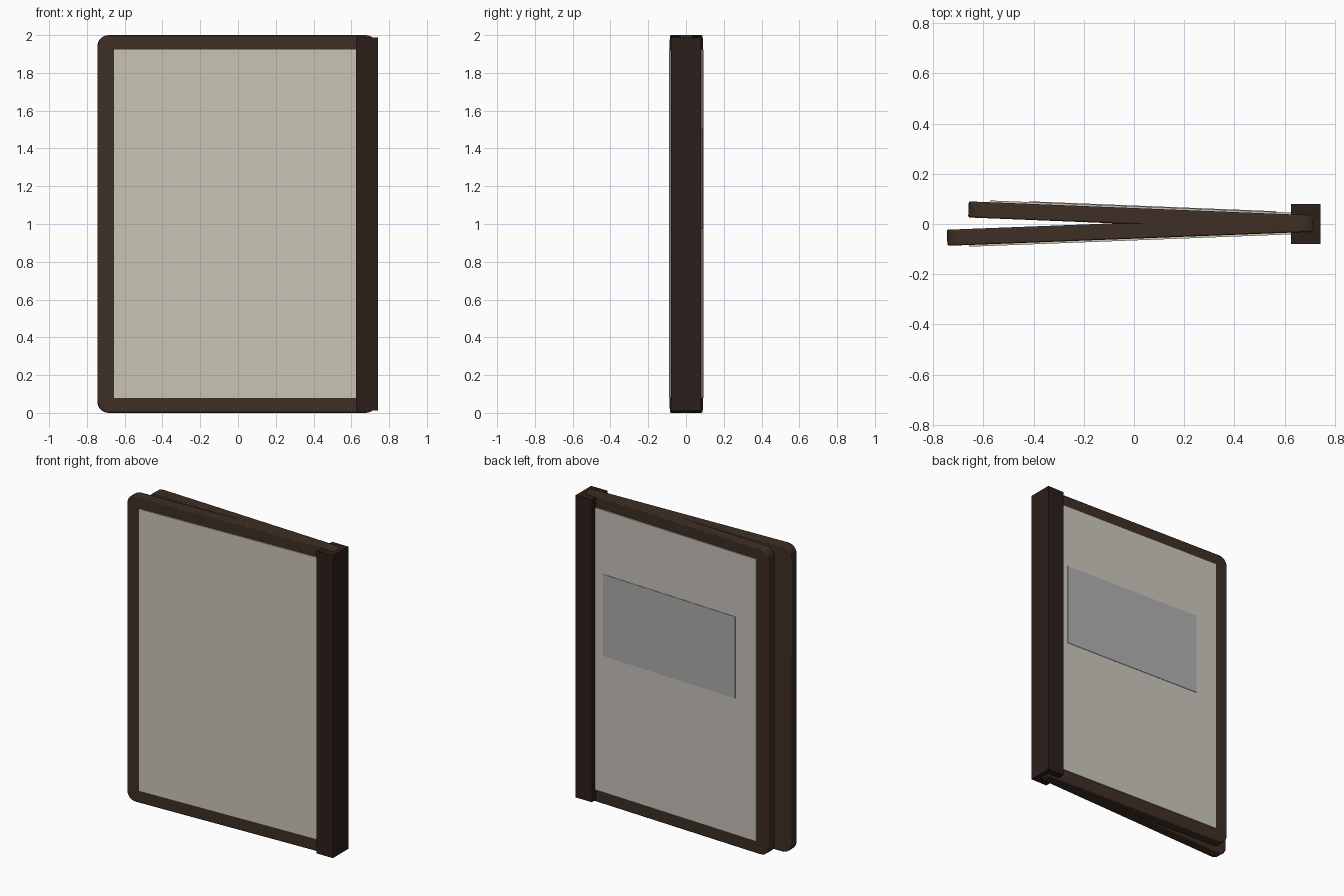
import bpy, bmesh, math
from mathutils import Matrix

if "Cube" in bpy.data.objects:
    bpy.data.objects.remove(bpy.data.objects["Cube"])


def material(name, rgb):
    m = bpy.data.materials.new(name)
    m.diffuse_color = (*rgb, 1)
    m.use_nodes = True
    m.node_tree.nodes["Principled BSDF"].inputs["Base Color"].default_value = m.diffuse_color
    return m


brown = material("brown_frame", (0.048, 0.028, 0.018))
dark = material("dark_post", (0.024, 0.014, 0.011))
cream = material("cream_sheet", (0.60, 0.56, 0.47))
pale = material("pale_sheet", (0.58, 0.55, 0.50))
grey = material("grey_notice", (0.42, 0.42, 0.42))


def finish(bm, name, mat, matrix=Matrix()):
    bmesh.ops.recalc_face_normals(bm, faces=bm.faces)
    mesh = bpy.data.meshes.new(name)
    bm.to_mesh(mesh)
    bm.free()
    ob = bpy.data.objects.new(name, mesh)
    mesh.materials.append(mat)
    ob.matrix_world = matrix
    bpy.context.collection.objects.link(ob)
    return ob


def box(name, mat, x, y, z, matrix=Matrix()):
    bm = bmesh.new()
    size = [b - a for a, b in (x, y, z)]
    mid = [(a + b) / 2 for a, b in (x, y, z)]
    bmesh.ops.create_cube(bm, size=1, matrix=Matrix.Translation(mid) @ Matrix.Diagonal((*size, 1)))
    return finish(bm, name, mat, matrix)


def rounded_slab(name, mat, length, half, radius, matrix):
    # rounded rectangle in the xz plane, running from x = -length to 0
    bm = bmesh.new()
    verts = []
    corners = [(-radius, 2 - radius), (radius - length, 2 - radius),
               (radius - length, radius), (-radius, radius)]
    for i, (cx, cz) in enumerate(corners):
        for k in range(7):
            a = math.pi / 2 * (i + k / 6)
            verts.append(bm.verts.new((cx + radius * math.cos(a), -half, cz + radius * math.sin(a))))
    face = bm.faces.new(verts)
    ext = bmesh.ops.extrude_face_region(bm, geom=[face])
    moved = [g for g in ext["geom"] if isinstance(g, bmesh.types.BMVert)]
    bmesh.ops.translate(bm, verts=moved, vec=(0, 2 * half, 0))
    ob = finish(bm, name, mat, matrix)
    bev = ob.modifiers.new("soft_edges", "BEVEL")
    bev.width = 0.006
    bev.segments = 2
    bev.limit_method = 'ANGLE'
    bev.angle_limit = math.radians(40)
    bpy.context.view_layer.objects.active = ob
    ob.select_set(True)
    bpy.ops.object.shade_smooth_by_angle(angle=math.radians(30))
    ob.select_set(False)


HALF = 0.032      # half thickness of a leaf
END = 0.735       # hinge end of both leaves

# two leaves fanned out from the post, each with a sheet on its outer face
for name, side, length, angle, mat in (("front", -1, 1.48, 2.2, cream),
                                       ("back", 1, 1.395, 2.3, pale)):
    turn = Matrix.Translation((END, 0.002, 0)) @ Matrix.Rotation(math.radians(-side * angle), 4, 'Z')
    rounded_slab(name + "_leaf_frame", brown, length, HALF, 0.06, turn)
    outer = sorted((side * (HALF - 0.01), side * (HALF + 0.007)))
    box(name + "_sheet", mat, (0.085 - length, -0.085), outer, (0.08, 1.925), turn)
    if side == 1:
        # grey notice panel on the back sheet
        box("notice_panel", grey, (-0.42 - END, 0.563 - END),
            (HALF, HALF + 0.010), (0.973, 1.507), turn)

# hinge post
box("hinge_post", dark, (0.625, 0.742), (-0.08, 0.08), (0.012, 1.988))
